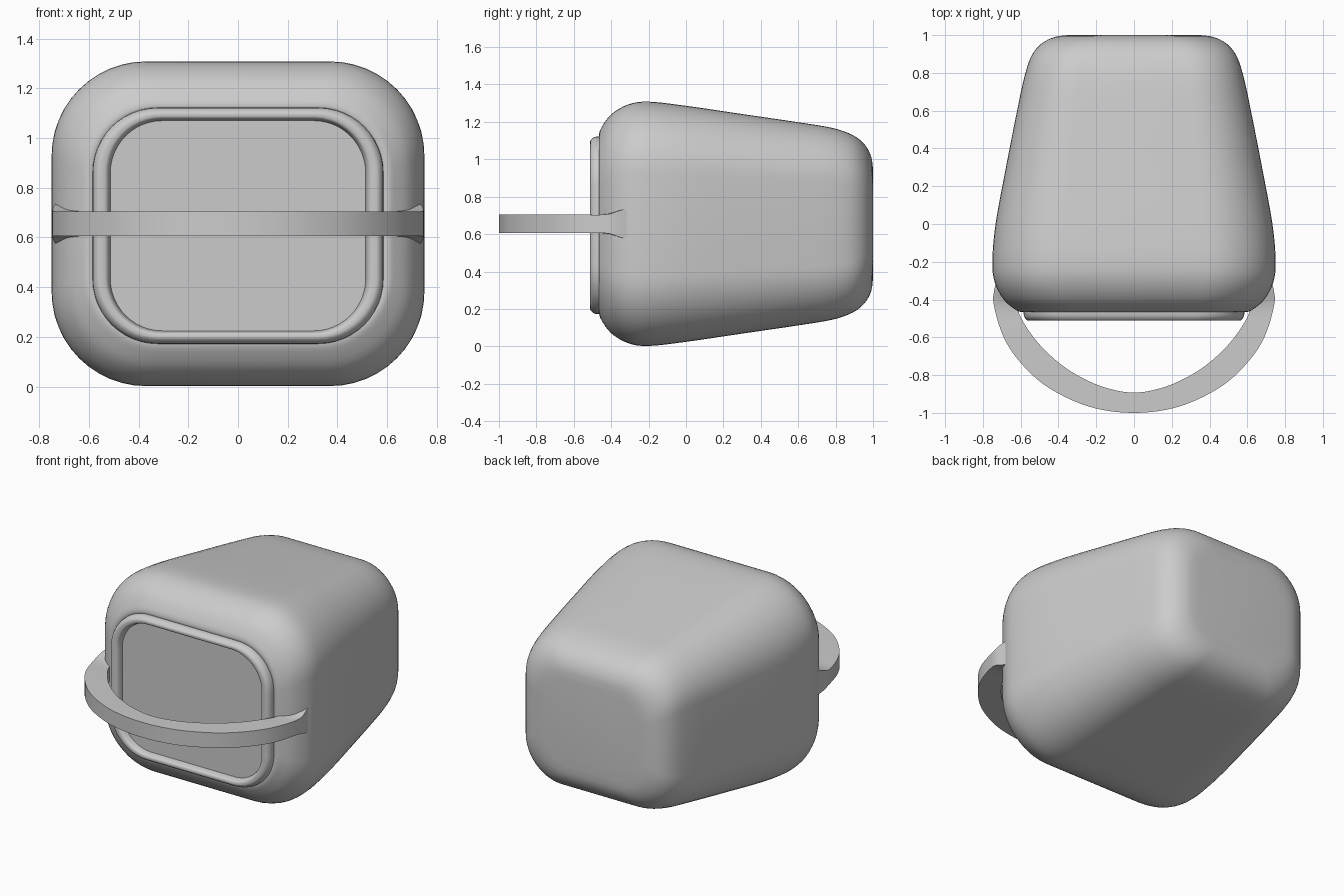
import bpy, bmesh
from math import sin, cos, pi
from mathutils import Vector

if "Cube" in bpy.data.objects:
    bpy.data.objects.remove(bpy.data.objects["Cube"])

ZC = 0.655  # height of the body axis


def finish(name, bm, angle=0.6):
    bmesh.ops.recalc_face_normals(bm, faces=bm.faces)
    me = bpy.data.meshes.new(name)
    bm.to_mesh(me)
    bm.free()
    ob = bpy.data.objects.new(name, me)
    bpy.context.collection.objects.link(ob)
    bpy.ops.object.select_all(action='DESELECT')
    ob.select_set(True)
    bpy.context.view_layer.objects.active = ob
    bpy.ops.object.shade_smooth_by_angle(angle=angle)
    return ob


def spline(pts, n):
    """Catmull-Rom through tuples of any length."""
    p = [pts[0]] + list(pts) + [pts[-1]]
    out = []
    for i in range(1, len(p) - 2):
        for k in range(n):
            t = k / n
            out.append([0.5 * (2*b + (c-a)*t + (2*a-5*b+4*c-d)*t*t + (3*b-a-3*c+d)*t**3)
                        for a, b, c, d in zip(*p[i-1:i+3])])
    return out + [list(pts[-1])]


def rounded_ring(y, hw, hh, r, zc, n=12):
    """Rounded rectangle facing the y axis."""
    pts = []
    for q, (sx, sz) in enumerate([(1, 1), (-1, 1), (-1, -1), (1, -1)]):
        for k in range(n + 1):
            a = q * pi / 2 + k / n * pi / 2
            pts.append(Vector((sx*(hw-r) + r*cos(a), y, zc + sz*(hh-r) + r*sin(a))))
    return pts


def skin(name, rings, caps=(True, True), angle=0.6):
    bm = bmesh.new()
    rows = [[bm.verts.new(p) for p in ring] for ring in rings]
    for a, b in zip(rows, rows[1:]):
        for i in range(len(a)):
            j = (i + 1) % len(a)
            bm.faces.new((a[i], a[j], b[j], b[i]))
    for row, cap in zip((rows[0], rows[-1]), caps):
        if cap:
            bm.faces.new(row)
    return finish(name, bm, angle)


# Tapered soft body: y, half width, half height, corner radius
body = [(-0.455, 0.57, 0.455, 0.25), (-0.465, 0.60, 0.475, 0.27), (-0.452, 0.63, 0.515, 0.30),
        (-0.40, 0.69, 0.585, 0.34), (-0.31, 0.737, 0.638, 0.37), (-0.20, 0.75, 0.653, 0.38),
        (0.0, 0.733, 0.631, 0.37), (0.3, 0.678, 0.587, 0.34), (0.6, 0.619, 0.543, 0.31),
        (0.78, 0.58, 0.513, 0.29), (0.89, 0.543, 0.475, 0.27), (0.955, 0.49, 0.424, 0.25),
        (0.99, 0.42, 0.36, 0.22), (1.0, 0.35, 0.29, 0.19)]
skin("body", [rounded_ring(*r, ZC) for r in spline(body, 4)])

# Raised lip around the front opening
lip = [(-0.44, 0.585, 0.475, 0.26), (-0.485, 0.583, 0.473, 0.26), (-0.508, 0.568, 0.458, 0.25),
       (-0.512, 0.55, 0.445, 0.24), (-0.506, 0.527, 0.432, 0.22), (-0.48, 0.515, 0.424, 0.21),
       (-0.45, 0.513, 0.421, 0.21)]
skin("front_lip", [rounded_ring(*r, 0.647) for r in spline(lip, 3)], (False, False), 0.9)

# Flat recessed panel inside the lip
skin("front_panel", [rounded_ring(y, 0.516, 0.424, 0.21, 0.647) for y in (-0.44, -0.47)])

# Carrying strap: outer x, outer y, inner x, inner y, half height (flared at the ends)
half = [(0.705, -0.20, 0.58, -0.20, 0.10), (0.738, -0.34, 0.60, -0.34, 0.075),
        (0.742, -0.43, 0.615, -0.45, 0.05), (0.69, -0.60, 0.56, -0.56, 0.05),
        (0.60, -0.735, 0.47, -0.67, 0.05), (0.47, -0.855, 0.35, -0.77, 0.05),
        (0.30, -0.945, 0.21, -0.845, 0.05), (0.15, -0.987, 0.09, -0.882, 0.05),
        (0.0, -1.0, 0.0, -0.892, 0.05)]
path = half + [(-a, b, -c, d, h) for a, b, c, d, h in half[-2::-1]]
rings = [[Vector((ox, oy, ZC + h)), Vector((ix, iy, ZC + h)),
          Vector((ix, iy, ZC - h)), Vector((ox, oy, ZC - h))]
         for ox, oy, ix, iy, h in spline(path, 5)]
skin("strap", rings)
